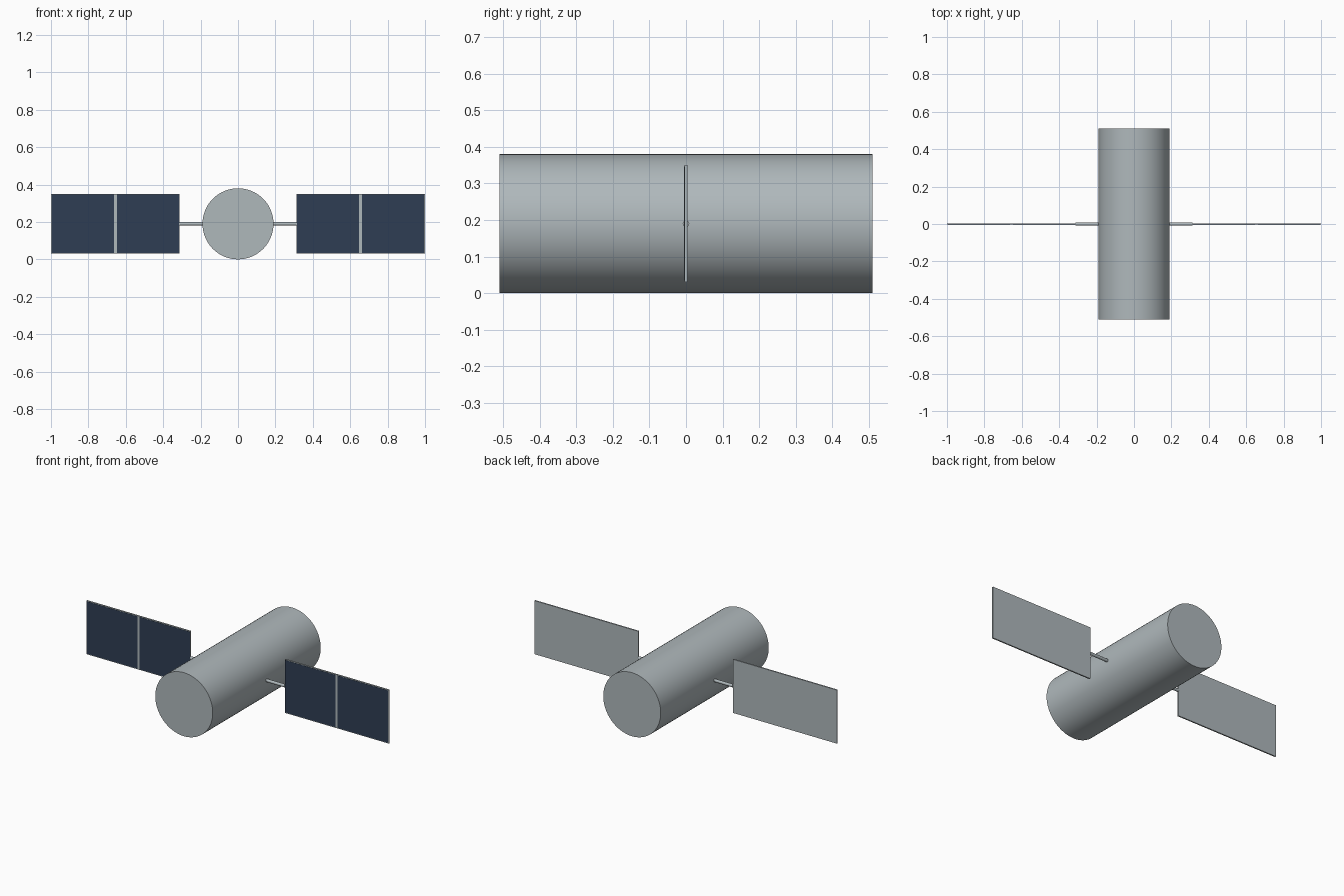
import bpy
import math

cube = bpy.data.objects.get("Cube")
if cube:
    bpy.data.objects.remove(cube, do_unlink=True)


def make_material(name, rgb):
    mat = bpy.data.materials.new(name)
    mat.use_nodes = True
    colour = (*rgb, 1.0)
    mat.diffuse_color = colour
    for node in mat.node_tree.nodes:
        if node.type == "BSDF_PRINCIPLED":
            node.inputs["Base Color"].default_value = colour
            node.inputs["Roughness"].default_value = 0.6
    return mat


hull_grey = make_material("hull_grey", (0.43, 0.48, 0.50))
cell_blue = make_material("cell_blue", (0.028, 0.048, 0.088))

AXIS_Z = 0.19          # height of the centre line
PANEL_HALF_Y = 0.004


def finish(name, mat):
    obj = bpy.context.object
    obj.name = obj.data.name = name
    obj.data.materials.append(mat)
    return obj


def add_cylinder(name, radius, length, centre, rotation, sides, mat):
    bpy.ops.mesh.primitive_cylinder_add(
        vertices=sides, radius=radius, depth=length, location=centre, rotation=rotation)
    bpy.ops.object.transform_apply(location=False, rotation=True, scale=True)
    bpy.ops.object.shade_smooth_by_angle(angle=math.radians(35))
    return finish(name, mat)


def add_box(name, size, centre, mat):
    bpy.ops.mesh.primitive_cube_add(size=1, location=centre)
    bpy.context.object.scale = size
    bpy.ops.object.transform_apply(location=False, rotation=False, scale=True)
    return finish(name, mat)


# Main hull, lying front to back
add_cylinder("hull", AXIS_Z, 1.02, (0, 0, AXIS_Z), (math.pi / 2, 0, 0), 64, hull_grey)

for side, sign in (("left", 1), ("right", -1)):
    # Strut from inside the hull to the panel edge
    add_cylinder(f"{side}_strut", 0.009, 0.16, (sign * 0.232, 0, AXIS_Z),
                 (0, math.pi / 2, 0), 24, hull_grey)

    # Panel frame, plain on the back
    add_box(f"{side}_panel_frame", (0.688, 2 * PANEL_HALF_Y, 0.32),
            (sign * 0.656, 0, AXIS_Z), hull_grey)

    # Two solar cells on the front of the panel
    for label, x in (("inner", 0.4815), ("outer", 0.8285)):
        add_box(f"{side}_{label}_cell", (0.333, 0.002, 0.312),
                (sign * x, -PANEL_HALF_Y, AXIS_Z), cell_blue)
